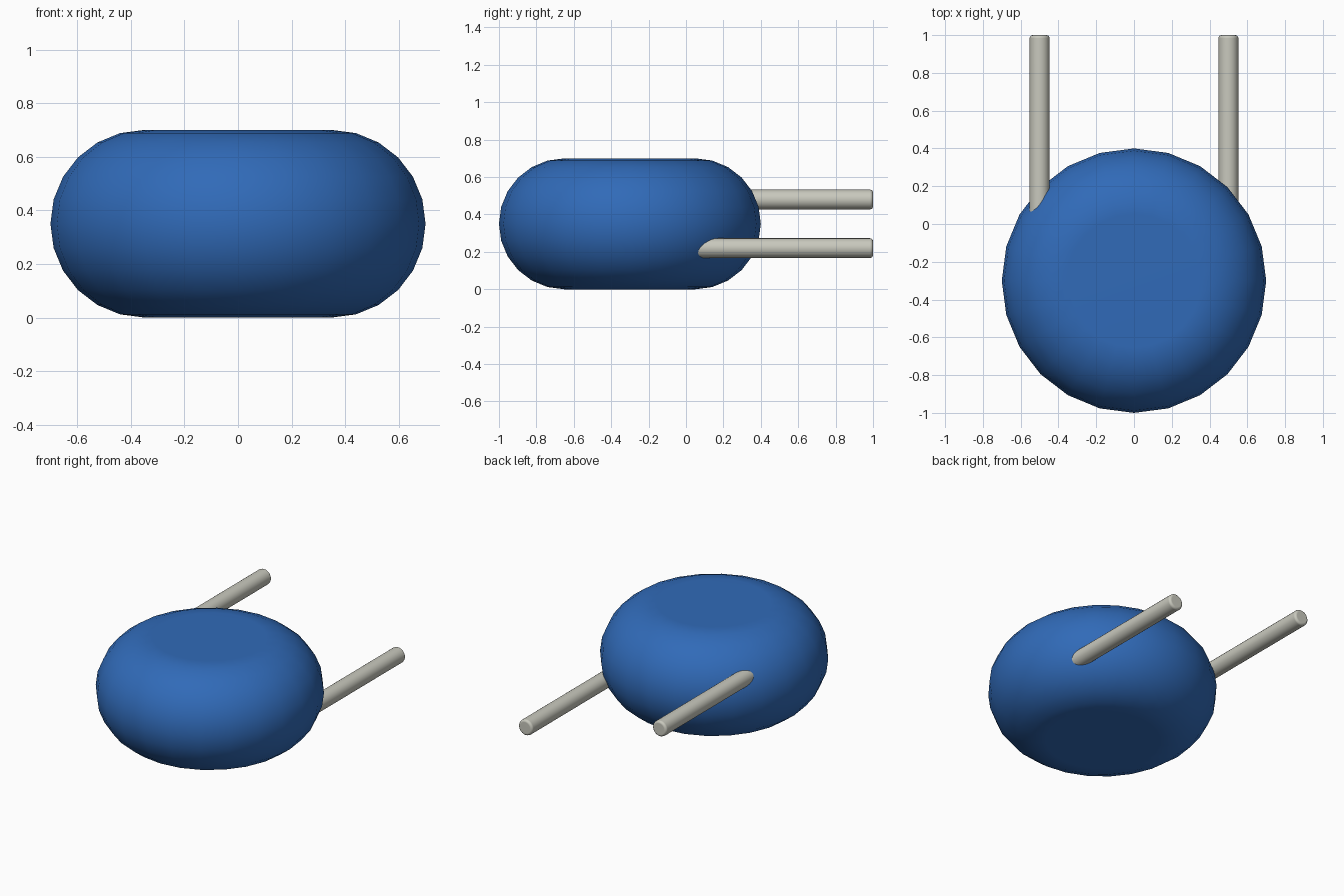
import bpy
import bmesh
import math
from mathutils import Matrix

cube = bpy.data.objects.get("Cube")
if cube:
    bpy.data.objects.remove(cube, do_unlink=True)


def make_material(name, color):
    mat = bpy.data.materials.new(name)
    mat.use_nodes = True
    mat.diffuse_color = color
    mat.node_tree.nodes["Principled BSDF"].inputs["Base Color"].default_value = color
    return mat


def rounded_profile(radius, half_height, bevel, steps):
    """Quarter-round rim at both ends of a cylinder, as (r, z) from top to bottom."""
    top = []
    for i in range(steps + 1):
        a = math.pi / 2 * i / steps
        top.append((radius - bevel + bevel * math.sin(a),
                    half_height - bevel + bevel * math.cos(a)))
    bottom = [(r, -z) for r, z in reversed(top)]
    # a full round shares one equator row
    return top + (bottom[1:] if bevel == half_height else bottom)


def lathe(name, profile, sides, matrix, mat):
    bm = bmesh.new()
    rings = []
    for r, z in profile:
        rings.append([bm.verts.new((r * math.cos(math.tau * i / sides),
                                    r * math.sin(math.tau * i / sides), z))
                      for i in range(sides)])
    for upper, lower in zip(rings, rings[1:]):
        for i in range(sides):
            j = (i + 1) % sides
            bm.faces.new((upper[i], lower[i], lower[j], upper[j]))
    bm.faces.new(rings[0])
    bm.faces.new(reversed(rings[-1]))
    for face in bm.faces:
        face.smooth = True
    bm.transform(matrix)
    mesh = bpy.data.meshes.new(name)
    bm.to_mesh(mesh)
    bm.free()
    mesh.materials.append(mat)
    obj = bpy.data.objects.new(name, mesh)
    bpy.context.collection.objects.link(obj)
    # keeps the end caps flat while the rim stays smooth
    obj.modifiers.new("Weighted Normals", "WEIGHTED_NORMAL")
    return obj


blue = make_material("blue", (0.03, 0.145, 0.48, 1))
grey = make_material("warm_grey", (0.58, 0.58, 0.51, 1))

# Round pebble-shaped body
lathe("body", rounded_profile(0.7, 0.35, 0.35, 6), 24,
      Matrix.Translation((0, -0.3, 0.35)), blue)

# Two rods running backwards, set at different heights
for name, x, z in (("left_rod", 0.5, 0.22), ("right_rod", -0.5, 0.48)):
    place = Matrix.Translation((x, 0.5, z)) @ Matrix.Rotation(math.pi / 2, 4, "X")
    lathe(name, rounded_profile(0.053, 0.5, 0.016, 3), 24, place, grey)
